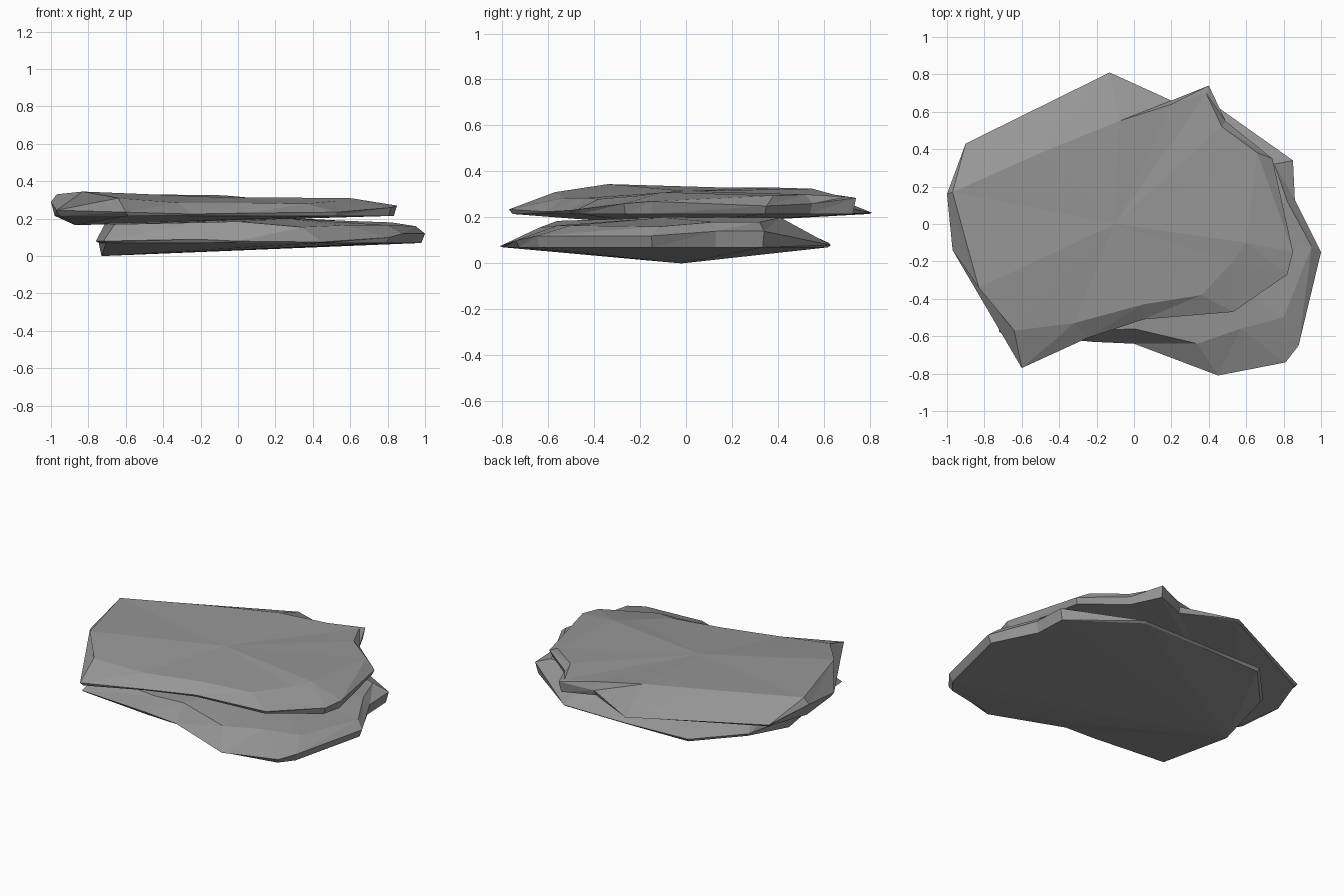
import bpy, bmesh

# Dark grey stone colour
stone = bpy.data.materials.new("dark_stone")
stone.diffuse_color = (.305, .305, .305, 1)


def slab(name, rim, top, base_z, base_scale, crown, keel):
    """Faceted flat stone: base ring, widest rim, top ring, fans to crown and keel."""
    bm = bmesh.new()
    base = [(x * base_scale, y * base_scale, min(z, base_z)) for x, y, z in rim]
    rings = [[bm.verts.new(p) for p in ring] for ring in (base, rim, top)]
    n = len(rim)
    hi, lo = bm.verts.new(crown), bm.verts.new(keel)
    for i in range(n):
        j = (i + 1) % n
        for a, b in zip(rings, rings[1:]):
            bm.faces.new((a[i], a[j], b[j]))
            bm.faces.new((a[i], b[j], b[i]))
        bm.faces.new((rings[2][i], rings[2][j], hi))
        bm.faces.new((rings[0][j], rings[0][i], lo))
    bmesh.ops.recalc_face_normals(bm, faces=bm.faces)
    mesh = bpy.data.meshes.new(name)
    bm.to_mesh(mesh)
    bm.free()
    mesh.materials.append(stone)
    obj = bpy.data.objects.new(name, mesh)
    bpy.context.collection.objects.link(obj)
    return obj


# Lower stone slab
lower_rim = [(.45, -.81, .075), (.81, -.74, .10), (.88, -.65, .12), (1, -.15, .12),
             (.86, .13, .14), (.85, .34, .14), (.44, .63, .08), (0, .63, .08),
             (-.45, .62, .09), (-.7, .35, .09), (-.76, -.02, .08), (-.72, -.58, .08),
             (-.22, -.63, .09), (0, -.64, .08)]
lower_top = [(.34, -.64, .155), (.57, -.56, .165), (.8, -.5, .165), (.95, -.12, .16),
             (.82, .12, .18), (.75, .32, .18), (.35, .41, .20), (.1, .42, .19),
             (-.4, .42, .18), (-.64, .25, .17), (-.71, -.02, .175), (-.66, -.5, .17),
             (-.2, -.57, .18), (0, -.56, .185)]
slab("lower_stone", lower_rim, lower_top, .07, .98, (.25, -.1, .20), (-.73, -.02, 0))

# Upper stone slab
upper_rim = [(-.6, -.77, .235), (-.25, -.61, .225), (.05, -.51, .23), (.53, -.47, .235),
             (.82, -.27, .26), (.85, -.15, .27), (.74, .35, .25), (.49, .55, .26),
             (.40, .74, .285), (.2, .66, .25), (-.13, .81, .22), (-.9, .43, .23),
             (-1, .16, .29), (-.97, -.14, .245)]
upper_top = [(-.64, -.57, .31), (-.32, -.53, .285), (.05, -.43, .285), (.36, -.38, .28),
             (.53, -.2, .295), (.6, -.1, .31), (.66, .38, .295), (.47, .52, .30),
             (.385, .7, .29), (.2, .64, .30), (-.08, .55, .325), (-.5, .38, .33),
             (-.97, .17, .33), (-.83, -.34, .345)]
slab("upper_stone", upper_rim, upper_top, .215, .98, (-.1, 0, .315), (-.87, -.1, .165))
